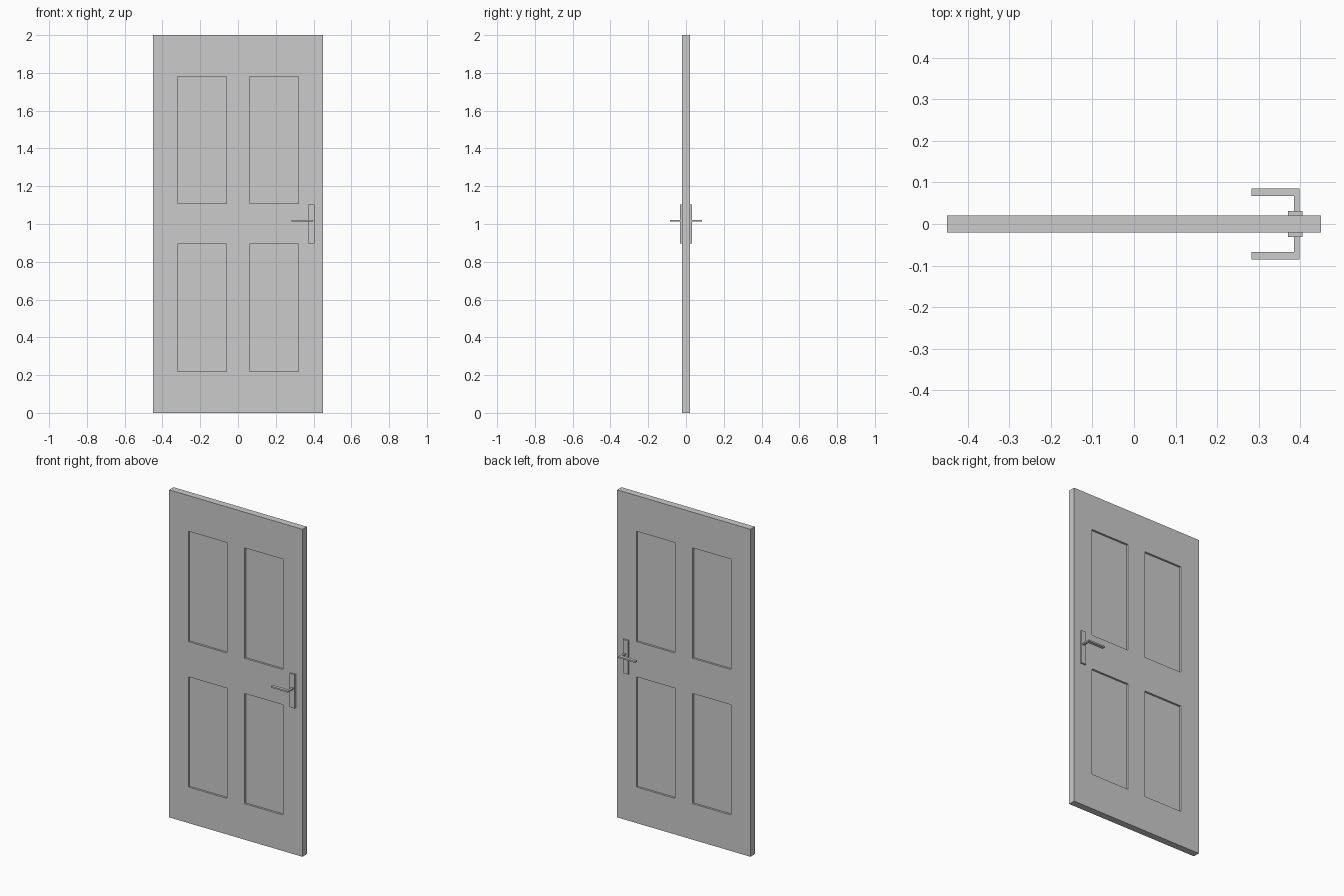
import bpy, bmesh
from mathutils import Vector

if "Cube" in bpy.data.objects:
    bpy.data.objects.remove(bpy.data.objects["Cube"])

HALF_T = 0.021      # half door thickness
RECESS = 0.012      # panel depth
COLS = [(-0.32, -0.06), (0.06, 0.32)]
ROWS = [(0.22, 0.893), (1.108, 1.782)]


def add_object(name, bm):
    bmesh.ops.recalc_face_normals(bm, faces=bm.faces)
    mesh = bpy.data.meshes.new(name)
    bm.to_mesh(mesh)
    bm.free()
    obj = bpy.data.objects.new(name, mesh)
    bpy.context.collection.objects.link(obj)
    return obj


def box(lo, hi):
    bm = bmesh.new()
    bmesh.ops.create_cube(bm, size=1)
    lo, hi = Vector(lo), Vector(hi)
    bmesh.ops.scale(bm, vec=hi - lo, verts=bm.verts)
    bmesh.ops.translate(bm, vec=(lo + hi) / 2, verts=bm.verts)
    return bm


def mirror_y(obj):
    mod = obj.modifiers.new("other_side", 'MIRROR')
    mod.use_axis = (False, True, False)
    mod.use_mirror_merge = False


# Door leaf: slab sliced along the panel edges, panels pushed in on both sides
bm = box((-0.45, -HALF_T, 0), (0.45, HALF_T, 2))
cuts = [((x, 0, 0), (1, 0, 0)) for col in COLS for x in col]
cuts += [((0, 0, z), (0, 0, 1)) for row in ROWS for z in row]
for co, no in cuts:
    bmesh.ops.bisect_plane(bm, geom=bm.verts[:] + bm.edges[:] + bm.faces[:],
                           plane_co=co, plane_no=no)


def is_panel(face):
    c = face.calc_center_median()
    return (abs(face.normal.y) > 0.9
            and any(a < c.x < b for a, b in COLS)
            and any(a < c.z < b for a, b in ROWS))


bm.normal_update()
panels = [f for f in bm.faces if is_panel(f)]
for f in bmesh.ops.extrude_discrete_faces(bm, faces=panels)["faces"]:
    side = 1 if f.calc_center_median().y > 0 else -1
    bmesh.ops.translate(bm, vec=(0, -side * RECESS, 0), verts=f.verts)
add_object("door_leaf", bm)

# Handle back plates
mirror_y(add_object("handle_plate", box((0.371, -0.031, 0.897), (0.405, -HALF_T, 1.103))))

# Lever handles: flat L-shaped profile extruded upward
bm = bmesh.new()
profile = [(0.398, -0.031), (0.398, -0.086), (0.283, -0.086),
           (0.283, -0.067), (0.385, -0.067), (0.385, -0.031)]
face = bm.faces.new([bm.verts.new((x, y, 1.013)) for x, y in profile])
top = bmesh.ops.extrude_face_region(bm, geom=[face], use_keep_orig=True)["geom"]
bmesh.ops.translate(bm, vec=(0, 0, 0.009),
                    verts=[v for v in top if isinstance(v, bmesh.types.BMVert)])
mirror_y(add_object("lever_handle", bm))
